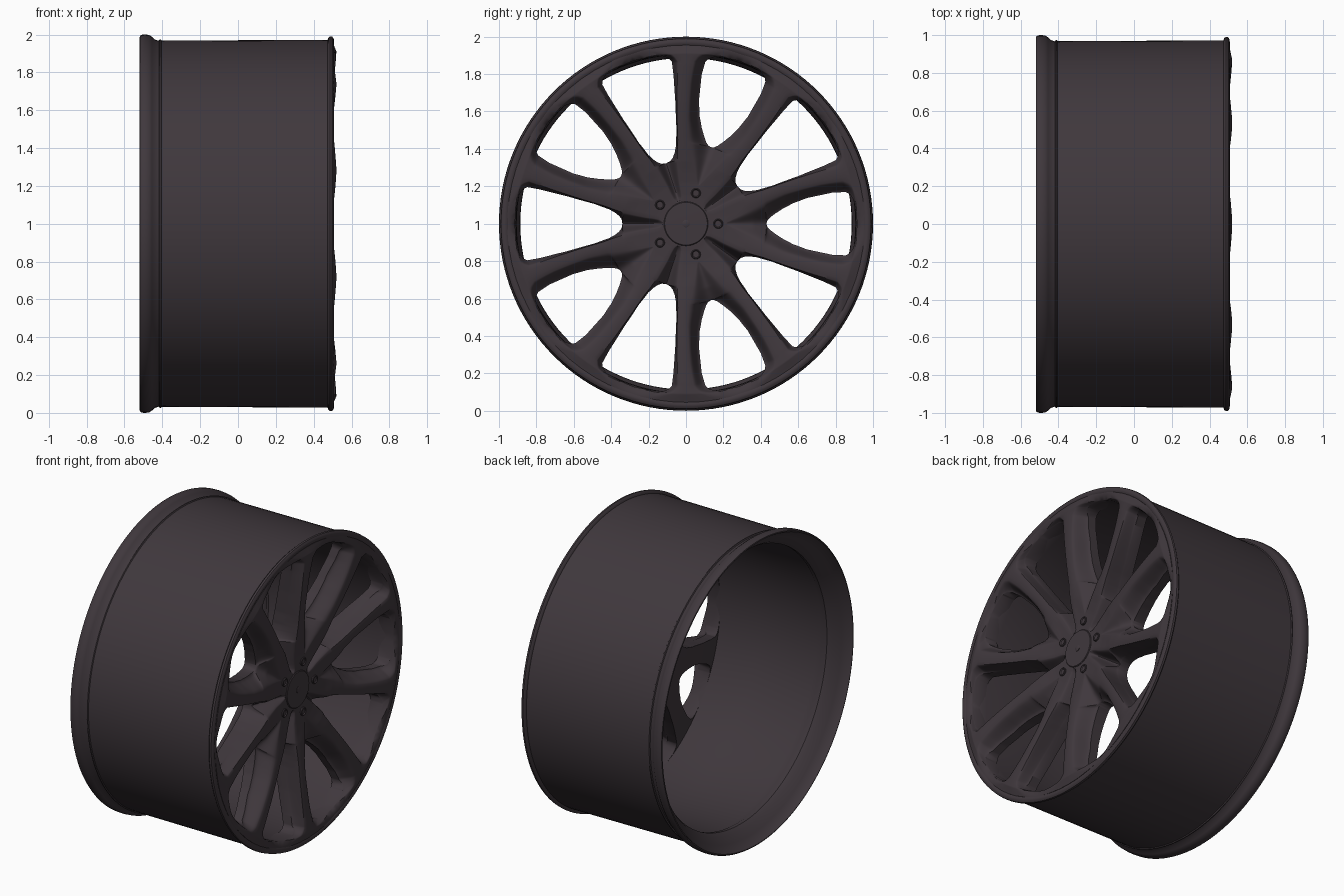
import bpy, bmesh, math

if "Cube" in bpy.data.objects:
    bpy.data.objects.remove(bpy.data.objects["Cube"])

mat = bpy.data.materials.new("dark_plum_grey")
mat.diffuse_color = (0.05, 0.039, 0.046, 1)
mat.use_nodes = True
mat.node_tree.nodes["Principled BSDF"].inputs["Base Color"].default_value = mat.diffuse_color


def finish(bm, name, angle=35):
    bmesh.ops.remove_doubles(bm, verts=bm.verts, dist=0.0004)
    bmesh.ops.recalc_face_normals(bm, faces=bm.faces)
    me = bpy.data.meshes.new(name)
    bm.to_mesh(me)
    bm.free()
    ob = bpy.data.objects.new(name, me)
    bpy.context.collection.objects.link(ob)
    me.materials.append(mat)
    bpy.ops.object.select_all(action='DESELECT')
    ob.select_set(True)
    bpy.context.view_layer.objects.active = ob
    bpy.ops.object.shade_smooth_by_angle(angle=math.radians(angle))
    return ob


def lathe(name, profile, y=0, z=1, steps=128, closed=False):
    """Spin an (x, radius) profile about an axis along x."""
    bm = bmesh.new()
    rings = [[bm.verts.new((x, y + r * math.cos(2 * math.pi * i / steps),
                            z + r * math.sin(2 * math.pi * i / steps)))
              for i in range(steps)] for x, r in profile]
    pairs = list(zip(rings, rings[1:]))
    if closed:
        pairs.append((rings[-1], rings[0]))
    for a, b in pairs:
        for i in range(steps):
            j = (i + 1) % steps
            bm.faces.new((a[i], a[j], b[j], b[i]))
    return finish(bm, name)


def lerp(table, r):
    """Piecewise linear lookup in ((r, value), ...)."""
    if r <= table[0][0]:
        return table[0][1]
    for (r0, v0), (r1, v1) in zip(table, table[1:]):
        if r <= r1:
            return v0 + (v1 - v0) * (r - r0) / (r1 - r0)
    return table[-1][1]


# Rim barrel with rolled lips at both ends and a bead seat inside the rear lip
lathe("rim_barrel", [
    (-.49, 1.0), (-.47, .998), (-.455, .988), (-.44, .974), (-.418, .967),
    (-.414, .974), (-.408, .974), (-.404, .968), (.474, .972), (.478, .984),
    (.486, .991), (.498, .989), (.506, .978), (.507, .965), (.497, .945),
    (.45, .918), (.38, .908), (.1, .905), (-.32, .908), (-.35, .902), (-.375, .888),
    (-.40, .886), (-.43, .905), (-.465, .945), (-.49, .97), (-.51, .98),
    (-.52, .986), (-.518, .993), (-.508, .999)], closed=True)

# Spoked face: tables over radius for half of a 72 degree sector (0..36 degrees)
HOLE_A = ((.43, 0), (.435, 2.2), (.45, 4.2), (.48, 6.5), (.52, 8.7), (.58, 10.8),
          (.66, 12), (.8, 12), (.87, 11.2), (.89, 10.2), (.905, 8.2), (.915, 0))
HOLE_B = ((.34, 0), (.345, 4), (.36, 6.7), (.385, 9), (.42, 10.7), (.5, 12.2),
          (.65, 13), (.8, 13.2), (.87, 13), (.89, 12), (.905, 10), (.915, 0))
RIDGE_A = ((.215, 0), (.22, 2), (.25, 5.5), (.3, 9), (.36, 12.5), (.45, 16), (.55, 17),
           (.75, 16.4), (.87, 15.3), (.91, 13.5), (.955, 8))
RIDGE_B = ((.125, 36), (.127, 32), (.133, 29), (.145, 27), (.17, 26.5), (.22, 27),
           (.34, 25.8), (.45, 23.6), (.65, 22.2), (.87, 20.8), (.91, 22.5), (.955, 28))
DROP_A = ((.215, 0), (.27, .015), (.36, .05), (.44, .1), (.7, .1), (.86, .075),
          (.915, .03), (.94, .008), (.955, .003))
DROP_B = ((.125, 0), (.135, .012), (.16, .03), (.22, .055), (.34, .115), (.6, .1),
          (.86, .07), (.915, .03), (.94, .008), (.955, .003))
TOP = ((.15, .43), (.22, .435), (.4, .462), (.65, .492), (.85, .512), (.91, .516),
       (.955, .504))
BACK = ((.2, .25), (.45, .29), (.7, .34), (.955, .40))
N_SIDE, N_RIDGE = 8, 4


def section(r):
    """Angles, front heights and whether each side borders a hole."""
    a, b = lerp(HOLE_A, r), 36 - lerp(HOLE_B, r)
    pa, pb = max(lerp(RIDGE_A, r), a), min(lerp(RIDGE_B, r), b)
    top, da, db = lerp(TOP, r), lerp(DROP_A, r), lerp(DROP_B, r)
    pts = []
    for i in range(N_SIDE):
        t = i / N_SIDE
        s = 1 - t
        pts.append((a + (pa - a) * t, top - da * s * s * (3 - 2 * s) if pa > 0 else top))
    for i in range(N_RIDGE):
        t = i / N_RIDGE
        crown = .004 * 4 * t * (1 - t) if .3 < r < .92 else 0
        pts.append((pa + (pb - pa) * t, top + crown))
    for i in range(N_SIDE + 1):
        t = i / N_SIDE
        pts.append((pb + (b - pb) * t, top - db * t * t * (3 - 2 * t) if pb < 36 else top))
    return pts, a > 0, b < 36


radii = sorted({round(.03 * i, 4) for i in range(31)} |
               {p[0] for t in (HOLE_A, HOLE_B, RIDGE_A, RIDGE_B, DROP_A, TOP) for p in t} |
               {.342, .35, .372, .4325, .442, .465, .898, .91, .913})
sections = [section(r) for r in radii]
bm = bmesh.new()
for k in range(5):
    for sign in (1, -1):
        front, back = [], []
        for r, (pts, _, _) in zip(radii, sections):
            rows = ([], [])
            for deg, h in pts:
                ang = math.radians(72 * k + sign * deg)
                y, z = r * math.cos(ang), 1 + r * math.sin(ang)
                rows[0].append(bm.verts.new((h, y, z)))
                rows[1].append(bm.verts.new((lerp(BACK, r), y, z)))
            front.append(rows[0])
            back.append(rows[1])
        last = len(front[0]) - 1
        for j in range(len(radii) - 1):
            for g in (front, back):
                for i in range(last):
                    bm.faces.new((g[j][i], g[j][i + 1], g[j + 1][i + 1], g[j + 1][i]))
            # hole walls
            for i, side in ((0, 1), (last, 2)):
                if sections[j][side] or sections[j + 1][side]:
                    bm.faces.new((front[j][i], front[j + 1][i], back[j + 1][i], back[j][i]))
        for i in range(last):
            bm.faces.new((front[-1][i], front[-1][i + 1], back[-1][i + 1], back[-1][i]))
finish(bm, "spoked_face", 40)

# Centre cap with a small pin
lathe("centre_cap", [(.40, .118), (.432, .118), (.436, .114), (.437, .06), (.437, 0)], steps=64)
lathe("cap_pin", [(.43, .02), (.439, .02), (.441, .016), (.441, 0)], steps=24)

# Five lug seats around the cap
for k in range(5):
    ang = math.radians(72 * k)
    lathe("lug_seat", [(.41, .026), (.437, .026), (.441, .022), (.437, .019),
                       (.435, .017), (.435, 0)],
          y=.172 * math.cos(ang), z=1 + .172 * math.sin(ang), steps=24)
